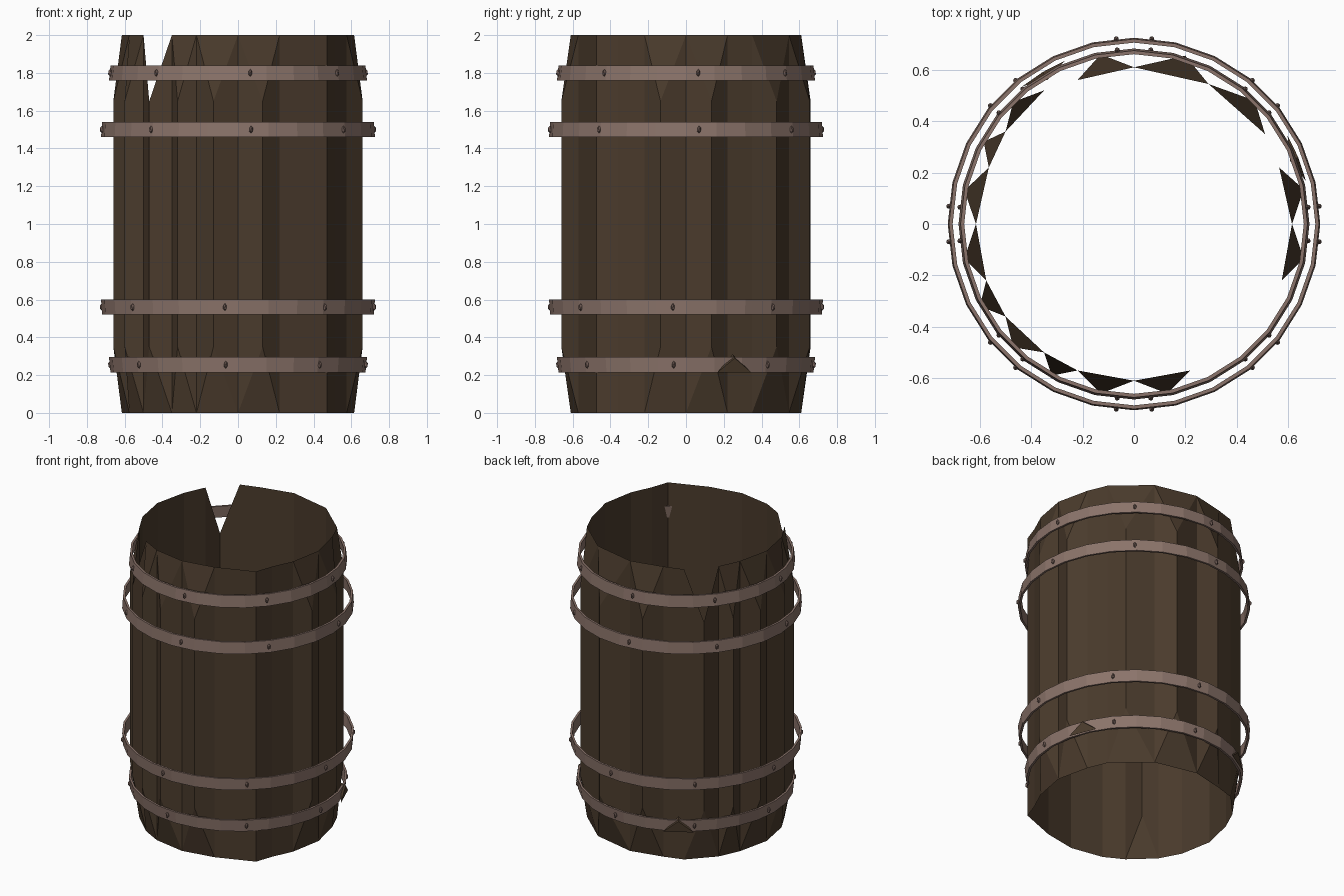
import bpy, bmesh, math
from mathutils import Matrix, Vector

cube = bpy.data.objects.get("Cube")
if cube:
    bpy.data.objects.remove(cube, do_unlink=True)


def material(name, rgb):
    m = bpy.data.materials.new(name)
    m.use_nodes = True
    color = (*rgb, 1)
    m.diffuse_color = color
    bsdf = next(n for n in m.node_tree.nodes if n.type == 'BSDF_PRINCIPLED')
    bsdf.inputs["Base Color"].default_value = color
    bsdf.inputs["Roughness"].default_value = 0.9
    return m


WOOD = material("dark wood", (0.068, 0.043, 0.025))
IRON = material("dull iron", (0.26, 0.175, 0.145))
RIVET = material("rivet iron", (0.16, 0.105, 0.09))


def finish(name, bm, mat):
    mesh = bpy.data.meshes.new(name)
    bm.to_mesh(mesh)
    bm.free()
    mesh.materials.append(mat)
    ob = bpy.data.objects.new(name, mesh)
    bpy.context.collection.objects.link(ob)
    return ob


def polar(deg, r, z):
    """Angle is measured from the front (-y) towards +x."""
    a = math.radians(deg)
    return Vector((r * math.sin(a), -r * math.cos(a), z))


# Plan of the staves, from the front round by +x. An edge point runs the whole
# height; a ridge stands out and ends short; a chip is a ridge with a broken top.
EDGE, RIDGE, CHIP = range(3)
PLAN = [
    (EDGE, 0, -.61), (RIDGE, .13, -.66), (EDGE, .22, -.57), (EDGE, .47, -.475),
    (EDGE, .51, -.36), (EDGE, .575, -.22), (RIDGE, .66, -.135),
    (EDGE, .615, 0), (RIDGE, .66, .135), (EDGE, .565, .22), (EDGE, .51, .35),
    (RIDGE, .47, .48), (EDGE, .29, .545), (RIDGE, .2, .655),
    (EDGE, 0, .61), (RIDGE, -.13, .66), (EDGE, -.22, .56), (EDGE, -.35, .52),
    (CHIP, -.47, .475), (EDGE, -.5, .36), (RIDGE, -.585, .32), (EDGE, -.565, .22),
    (RIDGE, -.66, .13), (EDGE, -.615, 0), (RIDGE, -.66, -.135),
    (EDGE, -.575, -.22), (RIDGE, -.6, -.32), (EDGE, -.5, -.36),
    (CHIP, -.47, -.48), (EDGE, -.35, -.5), (RIDGE, -.32, -.59),
    (EDGE, -.22, -.57), (RIDGE, -.13, -.66),
]

# Barrel wall: flat staves, tapered ridge ends and a straight lining
bm = bmesh.new()
columns = []
for kind, x, y in PLAN:
    low, high = (0, 2) if kind == EDGE else (.35, 1.65)
    columns.append((bm.verts.new((x, y, low)), bm.verts.new((x, y, high))))
for k, (kind, x, y) in enumerate(PLAN):
    low, high = columns[k]
    next_low, next_high = columns[(k + 1) % len(PLAN)]
    bm.faces.new((low, next_low, next_high, high))
    if kind != EDGE:
        last_low, last_high = columns[k - 1]
        bm.faces.new((last_low, next_low, low))
        if kind == RIDGE:
            bm.faces.new((high, next_high, last_high))
            bm.faces.new((last_low, last_high, next_high, next_low))
finish("barrel_staves", bm, WOOD)

# Wood splinters that stick out over the lowest hoop
for name, angle in (("right", 112), ("back", 211)):
    bm = bmesh.new()
    tip = bm.verts.new(polar(angle, .69, .29))
    inner = bm.verts.new(polar(angle, .655, .31))
    a = bm.verts.new(polar(angle - 8, .69, .215))
    b = bm.verts.new(polar(angle + 8, .69, .215))
    for f in ((a, b, tip), (a, tip, inner), (tip, b, inner)):
        bm.faces.new(f)
    finish("splinter_" + name, bm, WOOD)


# Hoops: flat iron bands, each with eight rivets
def hoop(name, z, r_low, r_high, rivet_start):
    bm = bmesh.new()
    count, half, thick = 28, 0.04, 0.014
    section = [(r_low, z - half), (r_high, z + half),
               (r_high - thick, z + half), (r_low - thick, z - half)]
    rings = [[bm.verts.new(polar(360 * k / count, r, h)) for k in range(count)]
             for r, h in section]
    for s in range(4):
        lo, hi = rings[s], rings[(s + 1) % 4]
        for k in range(count):
            n = (k + 1) % count
            bm.faces.new((lo[k], lo[n], hi[n], hi[k]))
    finish(name, bm, IRON)

    bm = bmesh.new()
    for k in range(8):
        angle = rivet_start + 45 * k
        place = (Matrix.Translation(polar(angle, (r_low + r_high) / 2, z))
                 @ Matrix.Rotation(math.radians(angle), 4, 'Z')
                 @ Matrix.Diagonal((.011, .013, .02, 1)))
        bmesh.ops.create_icosphere(bm, subdivisions=1, radius=1, matrix=place)
    finish(name + "_rivets", bm, RIVET)


hoop("top_hoop", 1.80, .683, .675, 5.5)
hoop("upper_hoop", 1.50, .725, .72, 5.5)
hoop("lower_hoop", .56, .72, .725, -5.5)
hoop("bottom_hoop", .255, .675, .683, -5.5)
